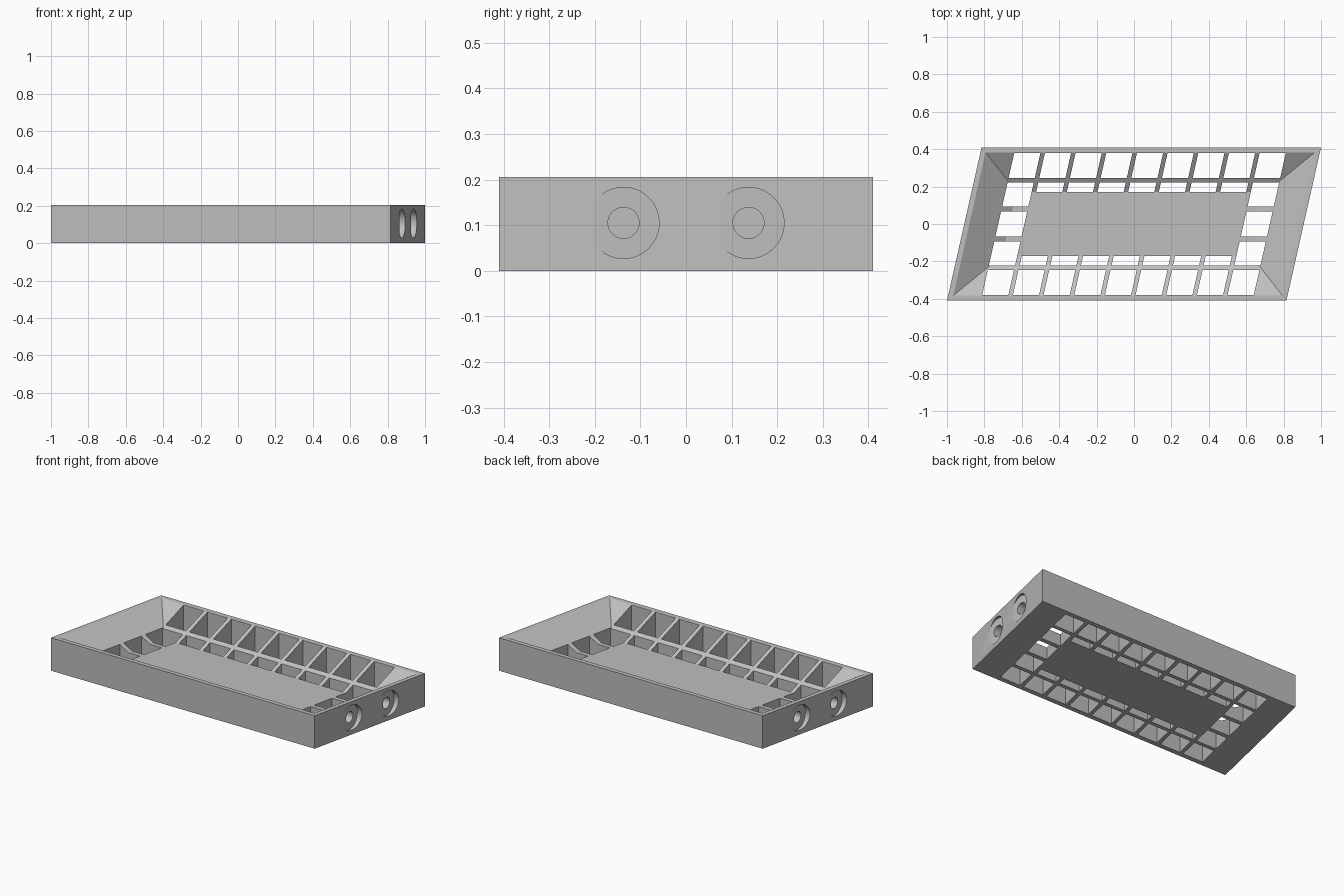
import bpy, bmesh, math
from mathutils import Matrix, Vector

if "Cube" in bpy.data.objects:
    bpy.data.objects.remove(bpy.data.objects["Cube"], do_unlink=True)

HEIGHT = 0.205
HALF_X, HALF_Y = 0.9075, 0.41
SKEW = 0.2256           # sideways lean of the footprint
FLOOR_Z = 0.075         # top of the centre panel
FLOOR_X, FLOOR_Y = 0.667, 0.17
DRAFT = 0.213           # inset of the sloping walls

grey = bpy.data.materials.new("mid_grey")
grey.use_nodes = True
colour = (0.52, 0.52, 0.52, 1)
grey.diffuse_color = colour
grey.node_tree.nodes["Principled BSDF"].inputs["Base Color"].default_value = colour


def add_box(bm, x0, x1, y0, y1, z0, z1):
    size = Matrix.Diagonal((x1 - x0, y1 - y0, z1 - z0, 1))
    centre = Matrix.Translation(((x0 + x1) / 2, (y0 + y1) / 2, (z0 + z1) / 2))
    return bmesh.ops.create_cube(bm, size=1, matrix=centre @ size)["verts"]


def finish(bm, name, skewed=True):
    if skewed:
        for v in bm.verts:
            v.co.x += SKEW * v.co.y
    bmesh.ops.recalc_face_normals(bm, faces=bm.faces)
    mesh = bpy.data.meshes.new(name)
    bm.to_mesh(mesh)
    bm.free()
    obj = bpy.data.objects.new(name, mesh)
    bpy.context.collection.objects.link(obj)
    mesh.materials.append(grey)
    return obj


def cut(target, cutter):
    cutter.hide_render = True
    mod = target.modifiers.new("cut", "BOOLEAN")
    mod.operation, mod.solver, mod.object = "DIFFERENCE", "EXACT", cutter
    bpy.context.view_layer.objects.active = target
    bpy.ops.object.modifier_apply(modifier=mod.name)
    bpy.data.objects.remove(cutter, do_unlink=True)


# Slanted solid block
bm = bmesh.new()
add_box(bm, -HALF_X, HALF_X, -HALF_Y, HALF_Y, 0, HEIGHT)
tray = finish(bm, "slanted_tray")

# Pocket with sloping walls, carried on above the rim
bm = bmesh.new()
top_z = 2 * HEIGHT - FLOOR_Z
for v in add_box(bm, -FLOOR_X, FLOOR_X, -FLOOR_Y, FLOOR_Y, FLOOR_Z, top_z):
    if v.co.z > HEIGHT:
        v.co.x += math.copysign(2 * DRAFT, v.co.x)
        v.co.y += math.copysign(2 * DRAFT, v.co.y)
cut(tray, finish(bm, "pocket_cutter"))

# Grid of windows around the closed centre panel
bm = bmesh.new()
pitch, half_cell = 0.164, 0.07
for col in range(-4, 5):
    x = col * pitch
    inner = 0.094 if abs(col) == 4 else FLOOR_Y
    rows = [(0.247, 0.38), (inner, 0.223)]
    rows += [(-b, -a) for a, b in rows]
    if abs(col) == 4:
        rows.append((-0.066, 0.066))
    for y0, y1 in rows:
        add_box(bm, x - half_cell, x + half_cell, y0, y1, -0.1, 0.3)
cut(tray, finish(bm, "window_cutter"))

# Stepped round holes in both ends
for radius, depth in ((0.078, 0.014), (0.034, 0.07)):
    bm = bmesh.new()
    for side in (-1, 1):
        for y in (-0.137, 0.137):
            face_x = side * HALF_X + SKEW * y
            centre = Vector((face_x + side * (0.1 - depth), y, 0.105))
            bmesh.ops.create_cone(
                bm, cap_ends=True, segments=64, radius1=radius, radius2=radius, depth=0.2,
                matrix=Matrix.Translation(centre) @ Matrix.Rotation(math.pi / 2, 4, "Y"))
    cut(tray, finish(bm, "hole_cutter", skewed=False))

# Crisp edges with smooth round holes
bpy.ops.object.select_all(action="DESELECT")
tray.select_set(True)
bpy.context.view_layer.objects.active = tray
bpy.ops.object.shade_smooth_by_angle(angle=math.radians(20))
